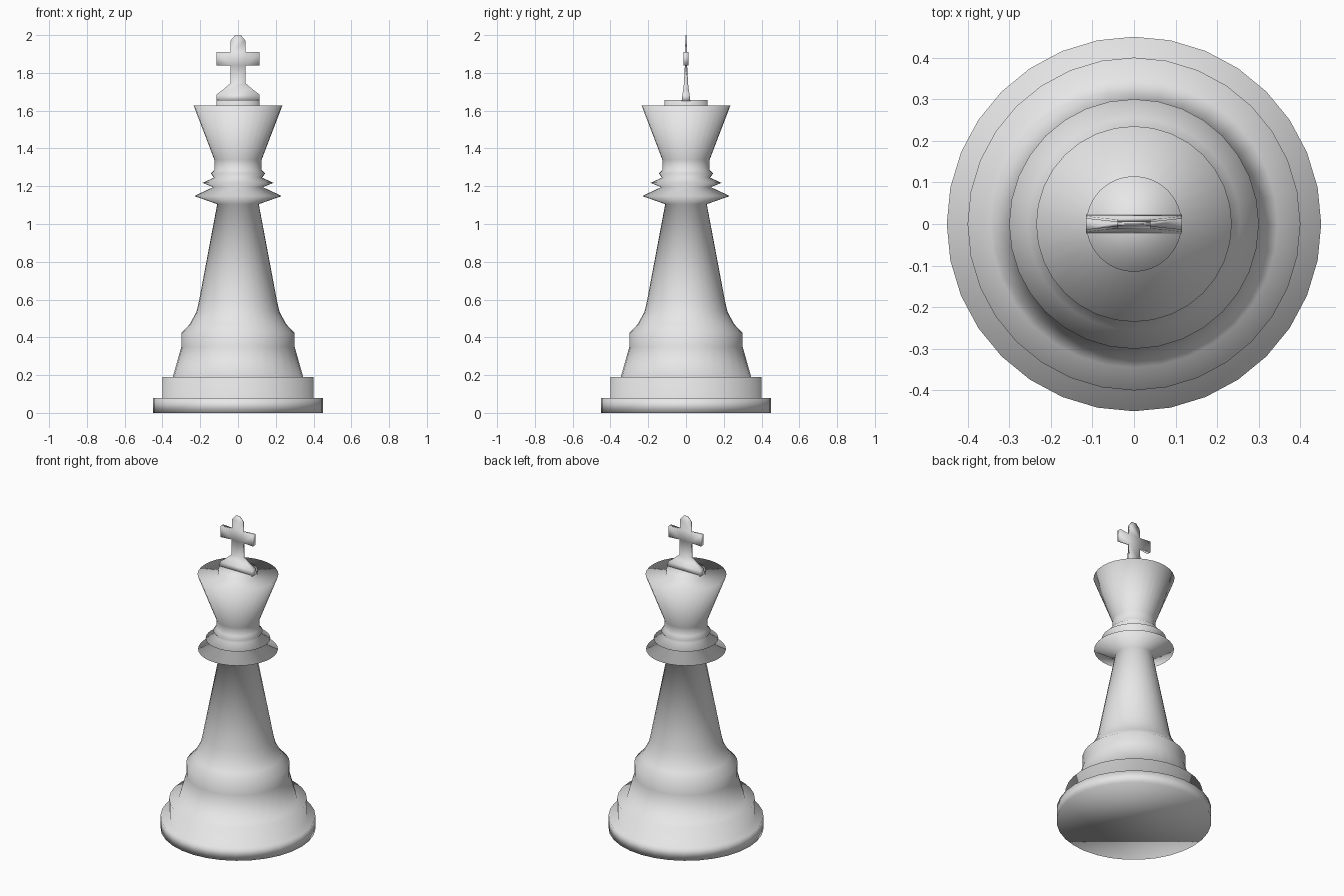
import bpy, bmesh, math

cube = bpy.data.objects.get("Cube")
if cube:
    bpy.data.objects.remove(cube, do_unlink=True)

# One plain grey material
grey = bpy.data.materials.new("plain grey")
grey.use_nodes = True
grey.diffuse_color = (0.8, 0.8, 0.8, 1)
grey.node_tree.nodes["Principled BSDF"].inputs["Base Color"].default_value = (0.8, 0.8, 0.8, 1)


def finish(name, bm):
    bmesh.ops.recalc_face_normals(bm, faces=bm.faces)
    for f in bm.faces:
        f.smooth = True
    mesh = bpy.data.meshes.new(name)
    bm.to_mesh(mesh)
    bm.free()
    mesh.materials.append(grey)
    obj = bpy.data.objects.new(name, mesh)
    bpy.context.collection.objects.link(obj)
    return obj


def lathe(name, profile, sides=32):
    """Revolve (radius, height) points around z and cap both ends."""
    bm = bmesh.new()
    verts = [bm.verts.new((0, -r, z)) for r, z in profile]
    edges = [bm.edges.new(pair) for pair in zip(verts, verts[1:])]
    bmesh.ops.spin(bm, geom=verts + edges, cent=(0, 0, 0), axis=(0, 0, 1),
                   angle=math.tau, steps=sides, use_duplicate=False)
    bmesh.ops.remove_doubles(bm, verts=bm.verts, dist=0.0005)
    bmesh.ops.holes_fill(bm, edges=[e for e in bm.edges if e.is_boundary], sides=0)
    return finish(name, bm)


def slab(name, quads):
    """Solid from quads of (x, half thickness, z), mirrored front to back."""
    bm = bmesh.new()
    for side in (-1, 1):
        for quad in quads:
            bm.faces.new([bm.verts.new((x, side * t, z)) for x, t, z in quad])
    bmesh.ops.remove_doubles(bm, verts=bm.verts, dist=0.0005)
    rim = [e for e in bm.edges if e.is_boundary]
    bmesh.ops.bridge_loops(bm, edges=rim)
    return finish(name, bm)


# Turned body: stepped foot, tapering stem, collars and flared head
lathe("body", [
    (0.45, 0), (0.45, 0.08), (0.40, 0.08), (0.40, 0.19), (0.345, 0.19),
    (0.30, 0.35), (0.30, 0.423), (0.255, 0.47), (0.22, 0.535), (0.207, 0.59),
    (0.11, 1.105), (0.232, 1.148), (0.132, 1.195), (0.188, 1.218),
    (0.128, 1.245), (0.143, 1.268), (0.125, 1.287), (0.125, 1.34),
    (0.235, 1.627), (0.115, 1.627), (0.115, 1.657)])

# Cross: thin upright on a spreading foot, arms thicker at the tips
rows = [(0.115, 0.023, 1.65), (0.115, 0.019, 1.685), (0.075, 0.014, 1.715),
        (0.04, 0.011, 1.745), (0.04, 0.006, 1.84), (0.04, 0.006, 1.91),
        (0.04, 0.004, 1.97), (0.015, 0.002, 2.0)]
quads = [[(-x0, t0, z0), (x0, t0, z0), (x1, t1, z1), (-x1, t1, z1)]
         for (x0, t0, z0), (x1, t1, z1) in zip(rows, rows[1:])]
for s in (-1, 1):
    quads.append([(s * 0.04, 0.006, 1.84), (s * 0.115, 0.014, 1.84),
                  (s * 0.115, 0.014, 1.91), (s * 0.04, 0.006, 1.91)])
slab("cross", quads)
